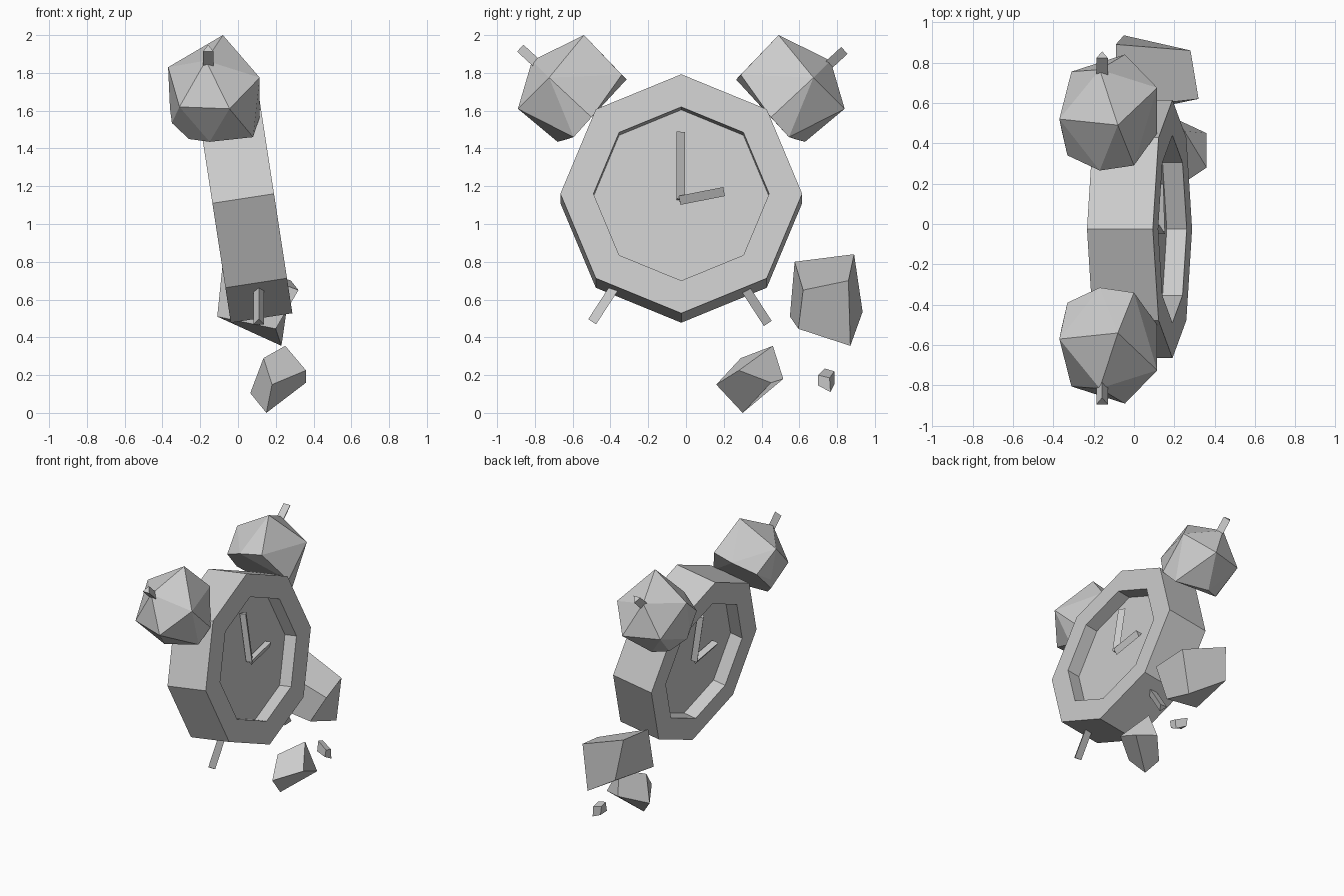
import bpy, bmesh, math
from mathutils import Matrix, Vector

if "Cube" in bpy.data.objects:
    bpy.data.objects.remove(bpy.data.objects["Cube"])

# Leaning frame of the clock: local x = dial normal, z = 12 o'clock
TILT = (Matrix.Translation((0.0275, -0.025, 1.135))
        @ Matrix.Rotation(math.radians(-8.75), 4, 'Y'))
BACK = TILT @ Matrix.Rotation(math.pi, 4, 'Z')


def finish(name, bm, matrix=Matrix()):
    bmesh.ops.transform(bm, matrix=matrix, verts=bm.verts)
    bmesh.ops.recalc_face_normals(bm, faces=bm.faces)
    me = bpy.data.meshes.new(name)
    bm.to_mesh(me)
    bm.free()
    ob = bpy.data.objects.new(name, me)
    bpy.context.collection.objects.link(ob)
    return ob


def hull(name, points, matrix=Matrix()):
    bm = bmesh.new()
    for p in points:
        bm.verts.new(p)
    bmesh.ops.convex_hull(bm, input=bm.verts)
    bmesh.ops.dissolve_limit(bm, angle_limit=0.05, verts=bm.verts, edges=bm.edges)
    return finish(name, bm, matrix)


def rod(name, p0, p1, r, matrix=Matrix()):
    """Three-sided bar between two points in a plane of constant x."""
    p0, p1 = Vector(p0), Vector(p1)
    x = Vector((1, 0, 0))
    side = (p1 - p0).normalized().cross(x)
    ring = [r * (x * math.cos(a) + side * math.sin(a))
            for a in (math.pi / 2, math.pi * 7 / 6, math.pi * 11 / 6)]
    return hull(name, [p + o for p in (p0, p1) for o in ring], matrix)


def rock(name, near, far):
    """Uneven six-sided block between two quads."""
    bm = bmesh.new()
    a = [bm.verts.new(p) for p in near]
    b = [bm.verts.new(p) for p in far]
    bm.faces.new(a)
    bm.faces.new(b[::-1])
    for i in range(4):
        j = (i + 1) % 4
        bm.faces.new((a[j], a[i], b[i], b[j]))
    return finish(name, bm)


# Octagonal case with a recessed dial on both sides
bm = bmesh.new()
bmesh.ops.create_cone(bm, cap_ends=True, segments=8, radius1=0.64, radius2=0.64, depth=0.33)
for cap in [f for f in bm.faces if len(f.verts) == 8]:
    n = cap.normal.copy()
    bmesh.ops.inset_individual(bm, faces=[cap], thickness=0.165 + 0.01)
    dial = bmesh.ops.extrude_discrete_faces(bm, faces=[cap])['faces'][0]
    bmesh.ops.translate(bm, vec=n * -0.1, verts=dial.verts)
finish("clock_case", bm, TILT @ Matrix.Rotation(math.pi / 2, 4, 'Y'))

# Hands on both dials
for label, frame in (("front", TILT), ("back", BACK)):
    rod(label + "_minute_hand", (0.1, -0.01, -0.02), (0.1, -0.01, 0.34), 0.03, frame)
    rod(label + "_hour_hand", (0.1, -0.01, -0.02), (0.1, 0.225, 0.027), 0.03, frame)

# Bells (cut-off faceted domes), bell pins and legs, one per side
BELL = [(-.17, .765, 1.865),
        (-.08, .49, 2.0), (.115, .675, 1.775), (-.045, .84, 1.61),
        (-.31, .755, 1.62), (-.37, .52, 1.83),
        (0, .29, 1.79), (-.17, .265, 1.765), (-.33, .34, 1.69), (-.36, .47, 1.61),
        (-.35, .485, 1.535), (-.26, .575, 1.45), (-.15, .63, 1.435),
        (.08, .545, 1.46), (.115, .45, 1.565)]
for label, s in (("left", -1), ("right", 1)):
    side = lambda x, y, z: (x, s * (y + 0.025) - 0.025, z)
    hull(label + "_bell", [side(*p) for p in BELL])
    rod(label + "_bell_pin", side(-.158, .6, 1.71), side(-.158, .833, 1.925), 0.033)
    rod(label + "_leg", side(.11, .27, .74), side(.11, .44, .478), 0.033)

# Loose rocks
rock("large_rock",
     [(.28, .86, .70), (.32, .62, .65), (.2, .595, .445), (.23, .87, .355)],
     [(-.09, .89, .84), (-.08, .575, .80), (-.11, .55, .51), (-.05, .935, .535)])
rock("medium_rock",
     [(.18, .16, .15), (.36, .28, .225), (.36, .45, .16), (.15, .30, 0)],
     [(.135, .29, .29), (.25, .46, .355), (.22, .515, .18), (.065, .35, .105)])
rock("small_rock",
     [(.26, .70, .20), (.26, .76, .185), (.26, .765, .11), (.25, .70, .145)],
     [(.17, .735, .235), (.17, .785, .22), (.18, .785, .15), (.17, .72, .16)])
